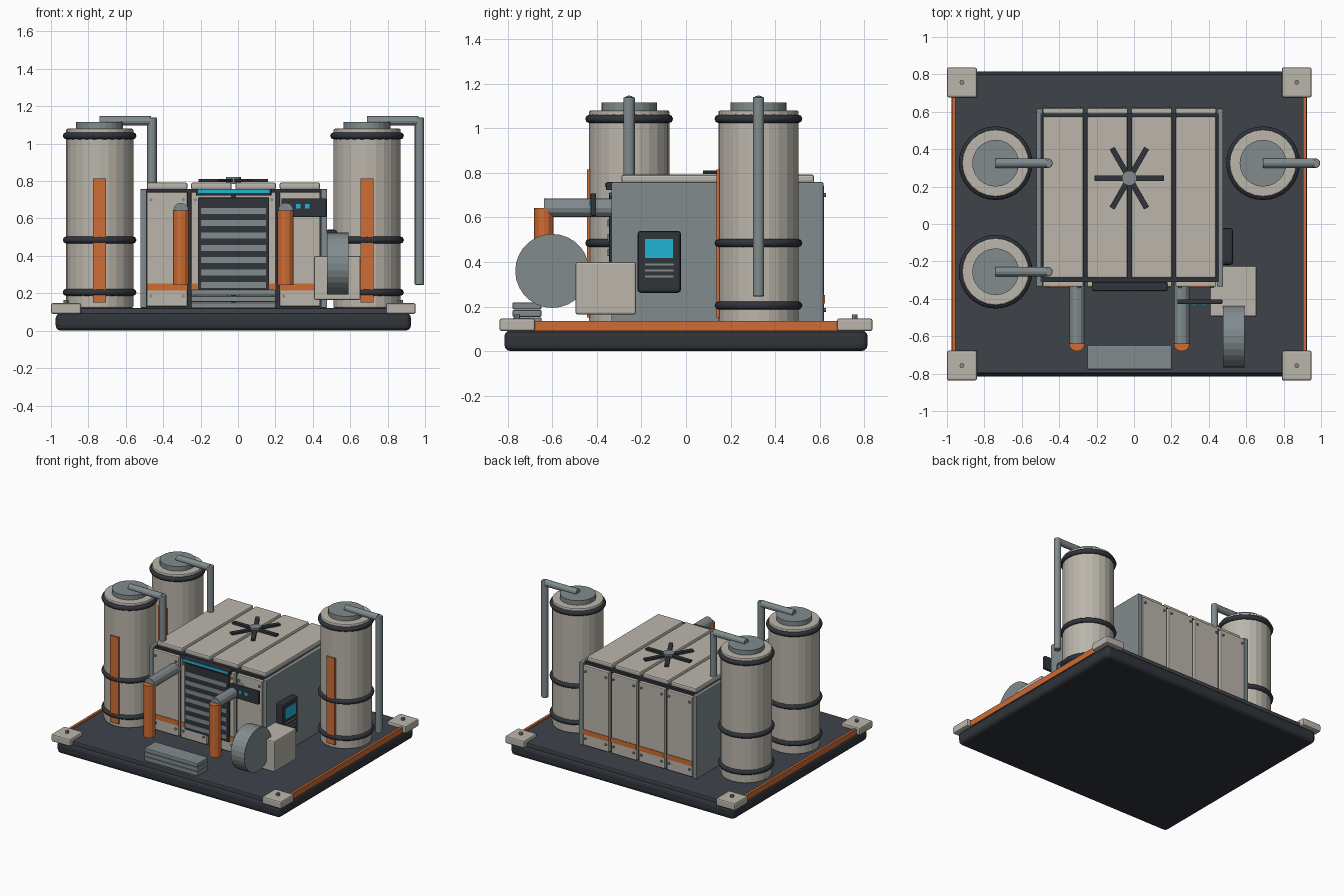
import bpy, bmesh, math
from mathutils import Vector

if "Cube" in bpy.data.objects:
    bpy.data.objects.remove(bpy.data.objects["Cube"])


def material(name, rgb):
    m = bpy.data.materials.new(name)
    m.diffuse_color = (*rgb, 1)
    m.use_nodes = True
    m.node_tree.nodes["Principled BSDF"].inputs["Base Color"].default_value = m.diffuse_color
    return m


CREAM = material("warm cream", (0.50, 0.47, 0.41))
GREY = material("steel grey", (0.22, 0.26, 0.27))
DARK = material("charcoal", (0.029, 0.034, 0.042))
DECK = material("deck slate", (0.049, 0.056, 0.068))
ORANGE = material("safety orange", (0.62, 0.15, 0.035))
CYAN = material("screen cyan", (0.015, 0.46, 0.66))


def finish(name, bm, mat, bevel=0, segments=2):
    mesh = bpy.data.meshes.new(name)
    bm.to_mesh(mesh)
    bm.free()
    mesh.materials.append(mat)
    ob = bpy.data.objects.new(name, mesh)
    bpy.context.collection.objects.link(ob)
    if bevel:
        mod = ob.modifiers.new("bevel", 'BEVEL')
        mod.width, mod.segments = bevel, segments
    return ob


def box(name, x, y, z, mat, bevel=0, segments=2):
    """Box from (min, max) ranges."""
    bm = bmesh.new()
    bmesh.ops.create_cube(bm, size=1)
    for v in bm.verts:
        v.co = Vector([(a + b) / 2 + c * (b - a) for (a, b), c in zip((x, y, z), v.co)])
    return finish(name, bm, mat, bevel, segments)


def rod(name, start, end, radius, mat, sides=12, bevel=0):
    """Cylinder between two points."""
    a, b = Vector(start), Vector(end)
    bm = bmesh.new()
    bmesh.ops.create_cone(bm, cap_ends=True, segments=sides, radius1=radius,
                          radius2=radius, depth=(b - a).length)
    turn = (b - a).to_track_quat('Z', 'Y')
    for v in bm.verts:
        v.co = turn @ v.co + (a + b) / 2
    return finish(name, bm, mat, bevel)


def ring(name, centre, major, minor, mat):
    bpy.ops.mesh.primitive_torus_add(location=centre, major_radius=major, minor_radius=minor,
                                     major_segments=32, minor_segments=8)
    ob = bpy.context.object
    ob.name = name
    ob.data.materials.append(mat)
    bpy.ops.object.shade_smooth_by_angle(angle=math.radians(50))


# Base platform, side rails and corner pads
CX = -0.025
box("base_skid", (-0.975, 0.925), (-0.815, 0.815), (0, 0.095), DARK, 0.03, 3)
box("deck", (-0.965, 0.915), (-0.8, 0.8), (0.08, 0.122), DECK, 0.008)
for s in (-1, 1):
    x = CX + s * 0.938
    box("side_rail", (x - 0.009, x + 0.009), (-0.69, 0.69), (0.09, 0.135), ORANGE)
    for t in (-1, 1):
        px, py = CX + s * 0.895, t * 0.757
        box("corner_pad", (px - 0.08, px + 0.08), (py - 0.08, py + 0.08), (0.09, 0.147), CREAM, 0.01)
        rod("pad_bolt", (px, py, 0.14), (px, py, 0.165), 0.013, GREY, 8)


# Storage tanks
def tank(x, y):
    rod("tank_body", (x, y, 0.122), (x, y, 1.08), 0.18, CREAM, 24, 0.008)
    rod("tank_cap", (x, y, 1.07), (x, y, 1.115), 0.125, GREY, 24)
    for z in (0.205, 0.485, 1.042):
        ring("tank_band", (x, y, z), 0.178, 0.019, DARK)
    box("tank_stripe", (x - 0.035, x + 0.035), (y - 0.188, y - 0.165), (0.15, 0.815), ORANGE)
    rod("tank_top_pipe", (x, y, 1.122), (x + 0.276, y, 1.122), 0.025, GREY)
    rod("tank_down_pipe", (x + 0.28, y, 1.14), (x + 0.28, y, 0.245), 0.026, GREY, 12, 0.006)


for pos in ((-0.74, 0.325), (-0.74, -0.255), (0.69, 0.325)):
    tank(*pos)

# Main housing: dark core with steel sides
box("housing_core", (-0.5, 0.455), (-0.31, 0.59), (0.122, 0.758), DARK)
for x in (-0.505, 0.46):
    box("housing_side", (x - 0.017, x + 0.017), (-0.335, 0.617), (0.122, 0.758), GREY, 0.006)

# Cream panels on roof, front and back, with stripes and bolts
for i in range(4):
    x0 = -0.487 + i * 0.2365
    x1 = x0 + 0.217
    box("roof_panel", (x0, x1), (-0.29, 0.575), (0.755, 0.792), CREAM, 0.01)
    for s, y in ((-1, -0.32), (1, 0.605)):
        box("wall_panel", (x0, x1), (y - 0.015, y + 0.015), (0.13, 0.742), CREAM, 0.006)
        face = y + s * 0.015
        box("wall_stripe", (x0, x1), sorted((face - s * 0.004, face + s * 0.004)), (0.215, 0.252), ORANGE)
        for bx in (x0 + 0.022, x1 - 0.022):
            for bz in (0.185, 0.7):
                rod("panel_bolt", (bx, face - s * 0.004, bz), (bx, face + s * 0.008, bz), 0.009, GREY, 8)

# Front grille with slats and light bar
box("grille_frame", (-0.215, 0.167), (-0.346, -0.31), (0.205, 0.712), DARK, 0.006)
for i in range(7):
    z = 0.245 + i * 0.066
    box("grille_slat", (-0.197, 0.149), (-0.352, -0.335), (z - 0.016, z + 0.016), GREY)
box("light_bar_housing", (-0.225, 0.178), (-0.358, -0.31), (0.722, 0.758), DARK, 0.005)
box("light_bar", (-0.215, 0.168), (-0.364, -0.35), (0.737, 0.754), CYAN)

# Roof fan
fx, fy = -0.025, 0.245
for i in range(6):
    blade = box("fan_blade", (0.02, 0.185), (-0.015, 0.015), (0.794, 0.81), DARK)
    blade.rotation_euler.z = i * math.pi / 3
    blade.location = (fx, fy, 0)
rod("fan_hub", (fx, fy, 0.785), (fx, fy, 0.822), 0.04, GREY, 16)

# Front elbow pipes
for x in (-0.305, 0.255):
    rod("outlet_pipe", (x, -0.31, 0.643), (x, -0.638, 0.643), 0.041, GREY, 12)
    rod("drop_pipe", (x, -0.638, 0.643), (x, -0.638, 0.245), 0.043, ORANGE, 12)

# Small front control plate with two lamps
box("control_plate", (0.232, 0.472), (-0.428, -0.403), (0.607, 0.708), DARK, 0.005)
for x in (0.322, 0.37):
    box("control_lamp", (x - 0.012, x + 0.012), (-0.432, -0.425), (0.653, 0.677), CYAN)

# Side display unit
box("display_case", (0.465, 0.53), (-0.218, -0.022), (0.262, 0.54), DARK, 0.015)
box("display_screen", (0.525, 0.534), (-0.184, -0.058), (0.418, 0.503), CYAN)
for z in (0.335, 0.362, 0.389):
    box("display_vent", (0.525, 0.533), (-0.184, -0.055), (z - 0.005, z + 0.005), GREY)

# Blower drum and motor box
box("motor_box", (0.407, 0.655), (-0.495, -0.225), (0.165, 0.4), CREAM, 0.008)
rod("blower_drum", (0.475, -0.6, 0.36), (0.59, -0.6, 0.36), 0.166, GREY, 28)

# Front step made of stacked slabs
for i in range(3):
    z = 0.12 + i * 0.034
    box("step_slab", (-0.25, 0.202), (-0.778, -0.648), (z, z + 0.031), GREY, 0.006)
